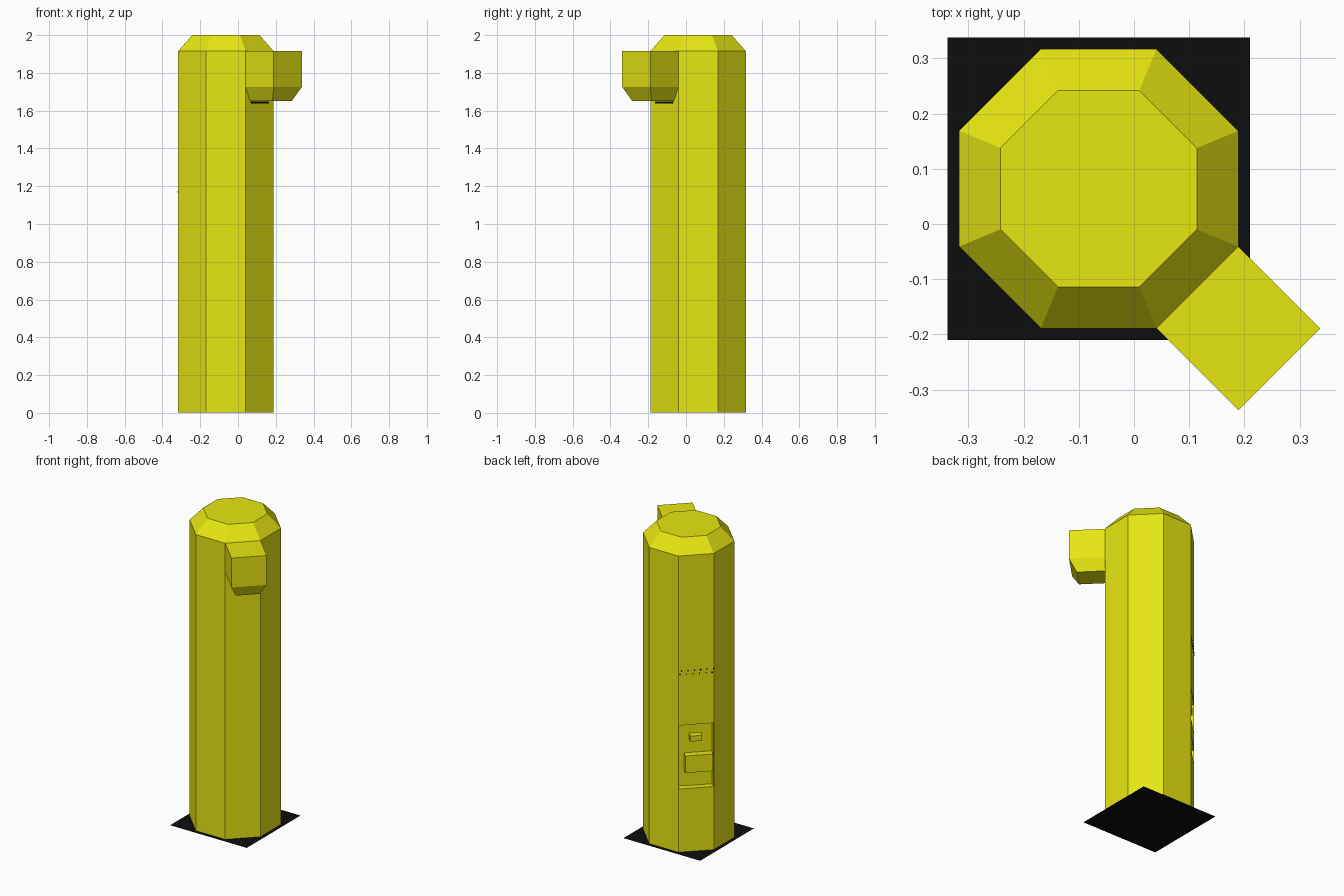
import bpy, bmesh
from math import radians, cos, sin, pi
from mathutils import Matrix

if "Cube" in bpy.data.objects:
    bpy.data.objects.remove(bpy.data.objects["Cube"], do_unlink=True)

APOTHEM = 0.253
HALF_SIDE = 0.105
# Column frame: local +x points to the head, local -x to the service panel
FRAME = Matrix.Translation((-0.064, 0.064, 0)) @ Matrix.Rotation(radians(-45), 4, "Z")


def material(name, colour):
    m = bpy.data.materials.new(name)
    m.use_nodes = True
    m.diffuse_color = colour
    m.node_tree.nodes["Principled BSDF"].inputs["Base Color"].default_value = colour
    return m


YELLOW = material("yellow_paint", (0.8, 0.8, 0.006, 1))
BLACK = material("black", (0.004, 0.004, 0.004, 1))


def loft(name, rings, mat):
    """Closed solid through stacked rings of equal point count."""
    bm = bmesh.new()
    loops = [[bm.verts.new(p) for p in ring] for ring in rings]
    n = len(loops[0])
    for low, high in zip(loops, loops[1:]):
        for i in range(n):
            j = (i + 1) % n
            bm.faces.new((low[i], low[j], high[j], high[i]))
    bm.faces.new(loops[0][::-1])
    bm.faces.new(loops[-1])
    bmesh.ops.recalc_face_normals(bm, faces=bm.faces)
    mesh = bpy.data.meshes.new(name)
    bm.to_mesh(mesh)
    bm.free()
    mesh.materials.append(mat)
    ob = bpy.data.objects.new(name, mesh)
    ob.matrix_world = FRAME
    bpy.context.collection.objects.link(ob)
    return ob


def octagon(apothem, z):
    r = apothem / cos(pi / 8)
    angles = [pi / 8 + k * pi / 4 for k in range(8)]
    return [(r * cos(a), r * sin(a), z) for a in angles]


def rect(x0, x1, y0, y1, z):
    return [(x0, y0, z), (x1, y0, z), (x1, y1, z), (x0, y1, z)]


def box(name, x, y, z, mat=YELLOW):
    return loft(name, [rect(*x, *y, h) for h in z], mat)


# Octagonal column with chamfered cap
column = loft("column", [octagon(APOTHEM, 0.002), octagon(APOTHEM, 1.915),
                         octagon(0.178, 2.0)], YELLOW)

# Recess for the service panel
back = -APOTHEM
floor = back + 0.045
cutter = box("recess_cutter", (back - 0.1, floor), (-0.103, 0.103), (0.41, 0.82))
cutter.hide_render = True
cut = column.modifiers.new("recess", "BOOLEAN")
cut.operation = "DIFFERENCE"
cut.solver = "EXACT"
cut.object = cutter
bpy.context.view_layer.objects.active = column
bpy.ops.object.modifier_apply(modifier=cut.name)
bpy.data.objects.remove(cutter, do_unlink=True)

# Overhanging head, tapered underneath on its three free sides
inner, outer = APOTHEM, APOTHEM + 2 * HALF_SIDE
loft("head", [rect(inner, outer - 0.043, -0.072, 0.072, 1.65),
              rect(inner, outer, -HALF_SIDE, HALF_SIDE, 1.725),
              rect(inner, outer, -HALF_SIDE, HALF_SIDE, 1.915)], YELLOW)
box("slot_under_head", (inner - 0.005, inner + 0.003), (-0.065, 0.065), (1.637, 1.648), BLACK)

# Fittings inside the recess
box("panel_box", (back, floor + 0.005), (-0.1, 0.065), (0.51, 0.62))
box("panel_box_backing", (floor - 0.006, floor + 0.005), (-0.1, 0.065), (0.41, 0.51))
box("panel_button", (back + 0.002, floor + 0.005), (-0.035, 0.035), (0.71, 0.745))

# Two rows of small studs across the back face
for row in range(2):
    for k in range(6):
        y = -0.095 + 0.038 * k - 0.008 * row
        z = 1.15 + 0.02 * row
        box(f"stud_{row}_{k}", (back - 0.003, back + 0.003),
            (y - 0.003, y + 0.003), (z - 0.004, z + 0.004), BLACK)

# Flat square base
bpy.ops.mesh.primitive_plane_add(size=0.548, location=(-0.064, 0.064, 0))
base = bpy.context.object
base.name = "base_plate"
base.data.materials.append(BLACK)
